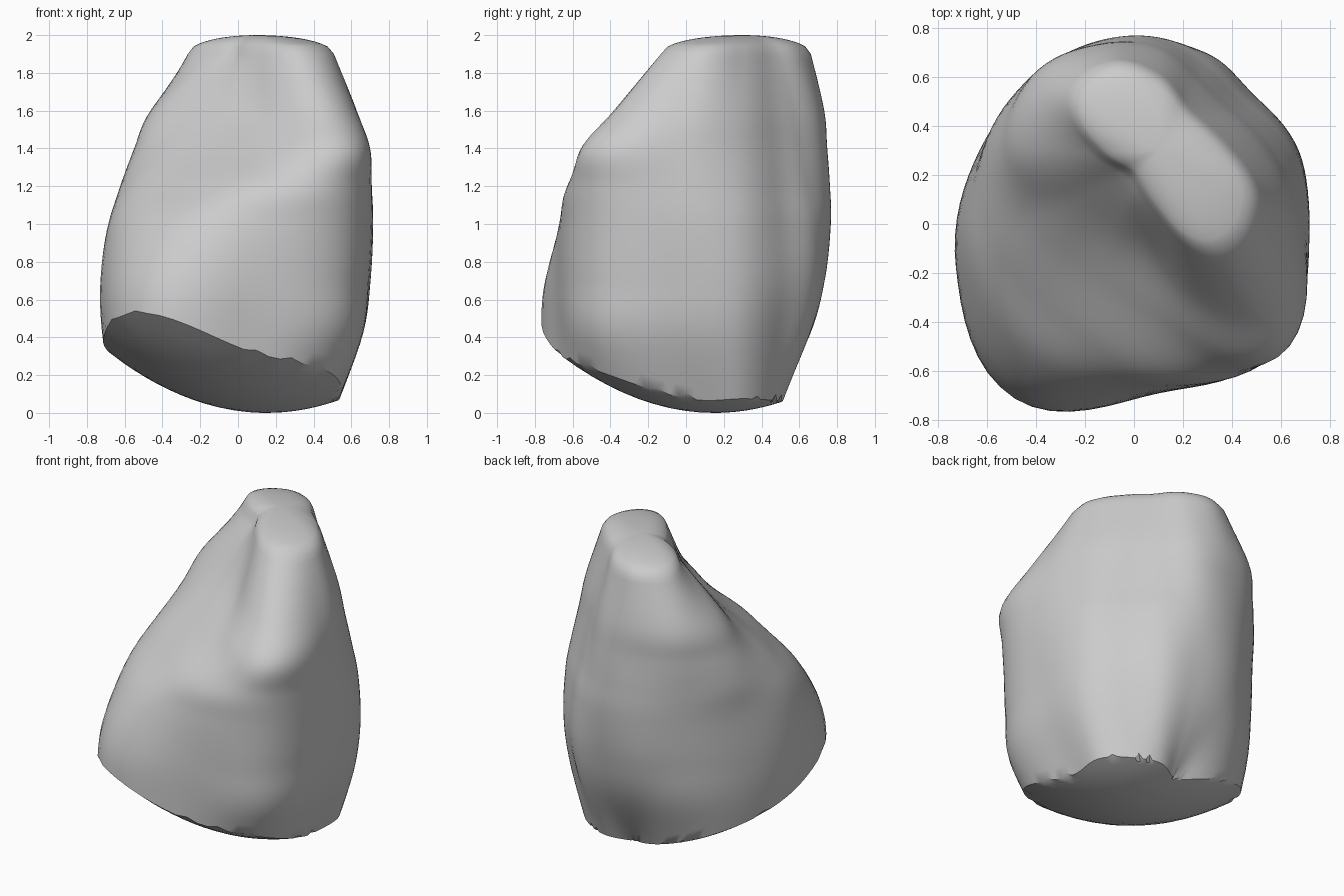
import bpy
import bmesh
import random
from math import cos, sin, tau, sqrt

random.seed(4)
default_cube = bpy.data.objects.get("Cube")
if default_cube:
    bpy.data.objects.remove(default_cube, do_unlink=True)

COLUMNS = 96
WALL_RINGS = 40
CAP_RINGS = 12
CENTRE_X, CENTRE_Y = 0.1, 0.3      # axis through the summit ridge

# Height of each contour, then its radii at twelve even directions from +x
CONTOURS = [
    (0.0, [.4, .3, .22, .14, .15, .33, .62, .87, 1.12, .95, .7, .46]),
    (0.4, [.53, .4, .38, .35, .39, .52, .71, .94, 1.17, .98, .91, .64]),
    (0.7, [.57, .45, .44, .43, .48, .57, .73, .95, 1.14, .99, .94, .69]),
    (1.0, [.56, .43, .43, .46, .51, .59, .72, .89, .99, .97, .95, .71]),
    (1.2, [.52, .39, .39, .45, .51, .6, .71, .77, .79, .91, .96, .7]),
    (1.4, [.47, .35, .35, .43, .5, .6, .65, .59, .56, .68, .96, .67]),
    (1.6, [.42, .31, .31, .4, .49, .58, .55, .41, .37, .45, .78, .61]),
    (1.9, [.3, .22, .22, .31, .41, .42, .26, .16, .17, .27, .5, .47]),
]
TOP = len(CONTOURS) - 1


def spline(a, b, c, d, t):
    """Smooth curve from b to c."""
    return b + 0.5 * t * (c - a + t * (2*a - 5*b + 4*c - d + t * (3*(b - c) + d - a)))


def radius(contour, turn):
    radii = contour[1]
    n = len(radii)
    i = int(turn * n)
    return spline(*(radii[(i + k) % n] for k in (-1, 0, 1, 2)), turn * n - i)


def wall_point(turn, level):
    """Point of the side wall at a direction and a contour level."""
    i = min(int(level), TOP - 1)
    near = [CONTOURS[max(0, min(TOP, i + k))] for k in (-1, 0, 1, 2)]
    r = spline(*(radius(c, turn) for c in near), level - i)
    z = spline(*(c[0] for c in near), level - i)
    return CENTRE_X + r * cos(tau * turn), CENTRE_Y + r * sin(tau * turn), z


def underside(x, y):
    """Height of the bowl-shaped base."""
    return 0.46 * ((x - 0.15) ** 2 + (y - 0.15) ** 2)


def rim_level(turn):
    """Level at which the wall meets the base."""
    low, high = 0.0, 4.0
    for _ in range(30):
        mid = (low + high) / 2
        x, y, z = wall_point(turn, mid)
        if z < underside(x, y):
            low = mid
        else:
            high = mid
    return high


def toward_axis(point, s):
    return CENTRE_X + (point[0] - CENTRE_X) * s, CENTRE_Y + (point[1] - CENTRE_Y) * s


turns = [c / COLUMNS for c in range(COLUMNS)]
rims = [rim_level(t) for t in turns]
# Broken, uneven edge where the wall meets the base
chips = [random.choice((0, 0, 0.04, 0.08)) if c % 3 == 0 else 0 for c in range(COLUMNS)]
rings = []

# Base
for k in range(1, CAP_RINGS):
    ring = []
    for t, rim in zip(turns, rims):
        x, y = toward_axis(wall_point(t, rim), k / CAP_RINGS)
        ring.append((x, y, underside(x, y)))
    rings.append(ring)

# Side wall, starting at the chipped rim
rings.append([wall_point(t, rim + chip) for t, rim, chip in zip(turns, rims, chips)])
for k in range(1, WALL_RINGS + 1):
    rings.append([wall_point(t, rim + (TOP - rim) * k / WALL_RINGS)
                  for t, rim in zip(turns, rims)])

# Rounded summit
for k in range(1, CAP_RINGS):
    s = 1 - k / CAP_RINGS
    ring = []
    for t in turns:
        x, y = toward_axis(wall_point(t, TOP), s)
        ring.append((x, y, 1.9 + 0.1 * sqrt(1 - s * s)))
    rings.append(ring)

# Skin the rings and close both ends
bm = bmesh.new()
loops = [[bm.verts.new(p) for p in ring] for ring in rings]
for lower, upper in zip(loops, loops[1:]):
    for c in range(COLUMNS):
        d = (c + 1) % COLUMNS
        bm.faces.new((lower[c], lower[d], upper[d], upper[c]))
for loop, z in ((loops[0], underside(CENTRE_X, CENTRE_Y)), (loops[-1], 2.0)):
    tip = bm.verts.new((CENTRE_X, CENTRE_Y, z))
    for c in range(COLUMNS):
        bm.faces.new((loop[c], loop[(c + 1) % COLUMNS], tip))
bmesh.ops.recalc_face_normals(bm, faces=bm.faces)
mesh = bpy.data.meshes.new("boulder")
bm.to_mesh(mesh)
bm.free()

boulder = bpy.data.objects.new("boulder", mesh)
bpy.context.collection.objects.link(boulder)

# Plain grey stone
stone = bpy.data.materials.new("grey stone")
stone.use_nodes = True
colour = (0.6, 0.6, 0.6, 1)
stone.diffuse_color = colour
stone.node_tree.nodes["Principled BSDF"].inputs["Base Color"].default_value = colour
mesh.materials.append(stone)

bpy.context.view_layer.objects.active = boulder
boulder.select_set(True)
bpy.ops.object.shade_smooth_by_angle(angle=0.6)
